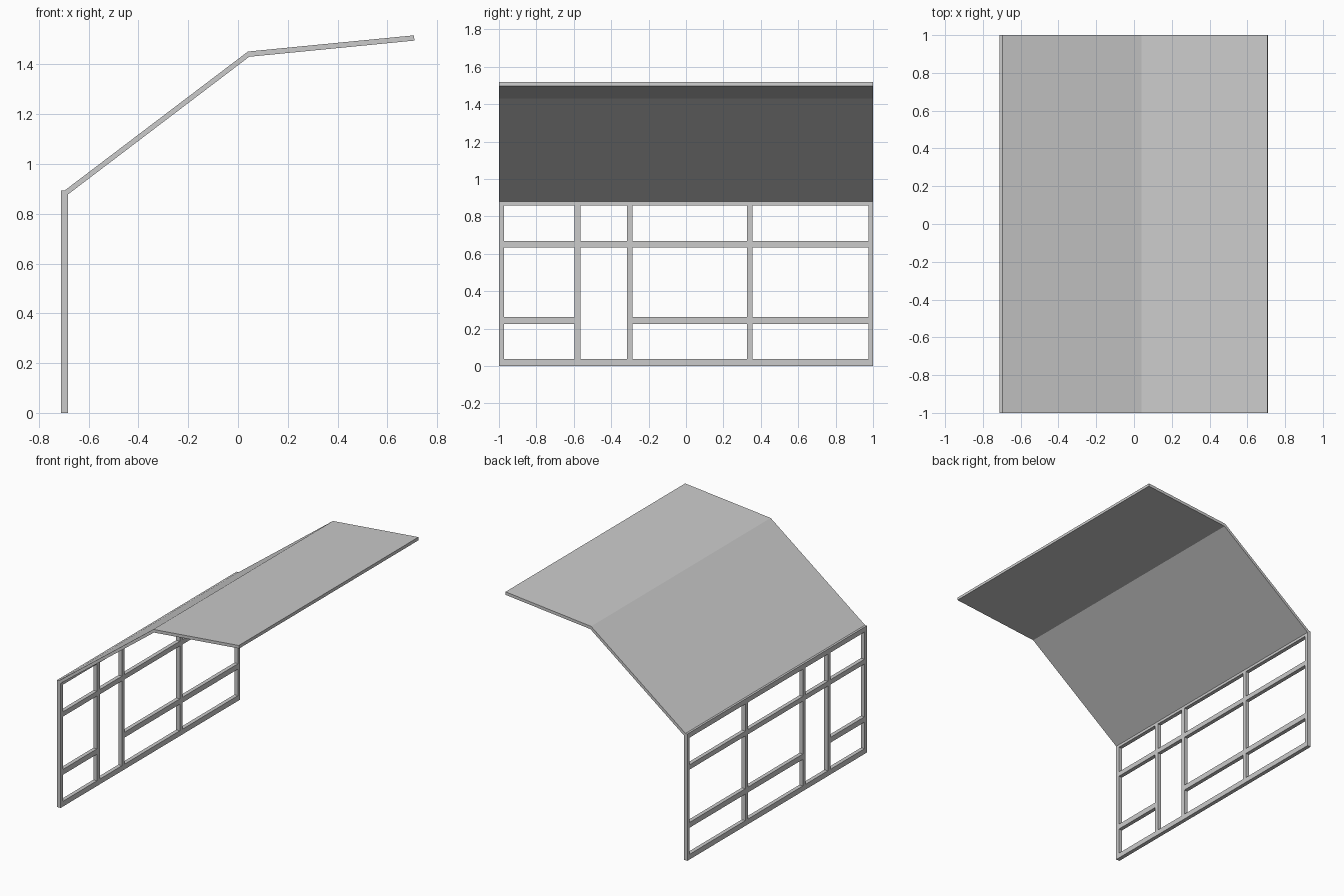
import bpy
import bmesh
from mathutils import Vector

cube = bpy.data.objects.get("Cube")
if cube:
    bpy.data.objects.remove(cube, do_unlink=True)

# One grey for everything
grey = bpy.data.materials.new("light_grey")
grey.use_nodes = True
colour = (0.6, 0.6, 0.6, 1)
grey.diffuse_color = colour
grey.node_tree.nodes["Principled BSDF"].inputs["Base Color"].default_value = colour


def extruded(name, faces, offset):
    """Solid made by extruding a flat set of faces along an offset."""
    bm = bmesh.new()
    for face in faces:
        bm.faces.new([bm.verts.new(p) for p in face])
    bmesh.ops.remove_doubles(bm, verts=bm.verts[:], dist=0.0001)
    out = bmesh.ops.extrude_face_region(bm, geom=bm.faces[:], use_keep_orig=True)
    moved = [v for v in out["geom"] if isinstance(v, bmesh.types.BMVert)]
    bmesh.ops.translate(bm, verts=moved, vec=Vector(offset))
    bmesh.ops.recalc_face_normals(bm, faces=bm.faces[:])
    mesh = bpy.data.meshes.new(name)
    bm.to_mesh(mesh)
    bm.free()
    mesh.materials.append(grey)
    obj = bpy.data.objects.new(name, mesh)
    bpy.context.collection.objects.link(obj)
    return obj


# Wall frame: alternate posts and bays, rails and openings
ys = [-1, -0.972, -0.596, -0.564, -0.316, -0.286, 0.327, 0.355, 0.975, 1]
zs = [0, 0.037, 0.224, 0.262, 0.634, 0.668, 0.859, 0.894]
wall_x, wall_depth = -0.711, 0.028
door_bay, low_rail = 3, 2


def is_open(i, j):
    bay = i % 2 == 1
    return bay and (j % 2 == 1 or (i == door_bay and j == low_rail))


cells = []
for i, (y0, y1) in enumerate(zip(ys, ys[1:])):
    for j, (z0, z1) in enumerate(zip(zs, zs[1:])):
        if not is_open(i, j):
            cells.append([(wall_x, y, z) for y, z in
                          ((y0, z0), (y1, z0), (y1, z1), (y0, z1))])
extruded("wall_frame", cells, (wall_depth, 0, 0))

# Roof: bent slab profile, steep slope then shallow overhang
lower = [(-0.683, 0.878), (0.045, 1.431), (0.709, 1.496)]
upper = [(-0.696, 0.894), (0.040, 1.452), (0.707, 1.517)]
slabs = []
for k in range(2):
    outline = [lower[k], lower[k + 1], upper[k + 1], upper[k]]
    slabs.append([(x, -1, z) for x, z in outline])
extruded("roof", slabs, (0, 2, 0))
